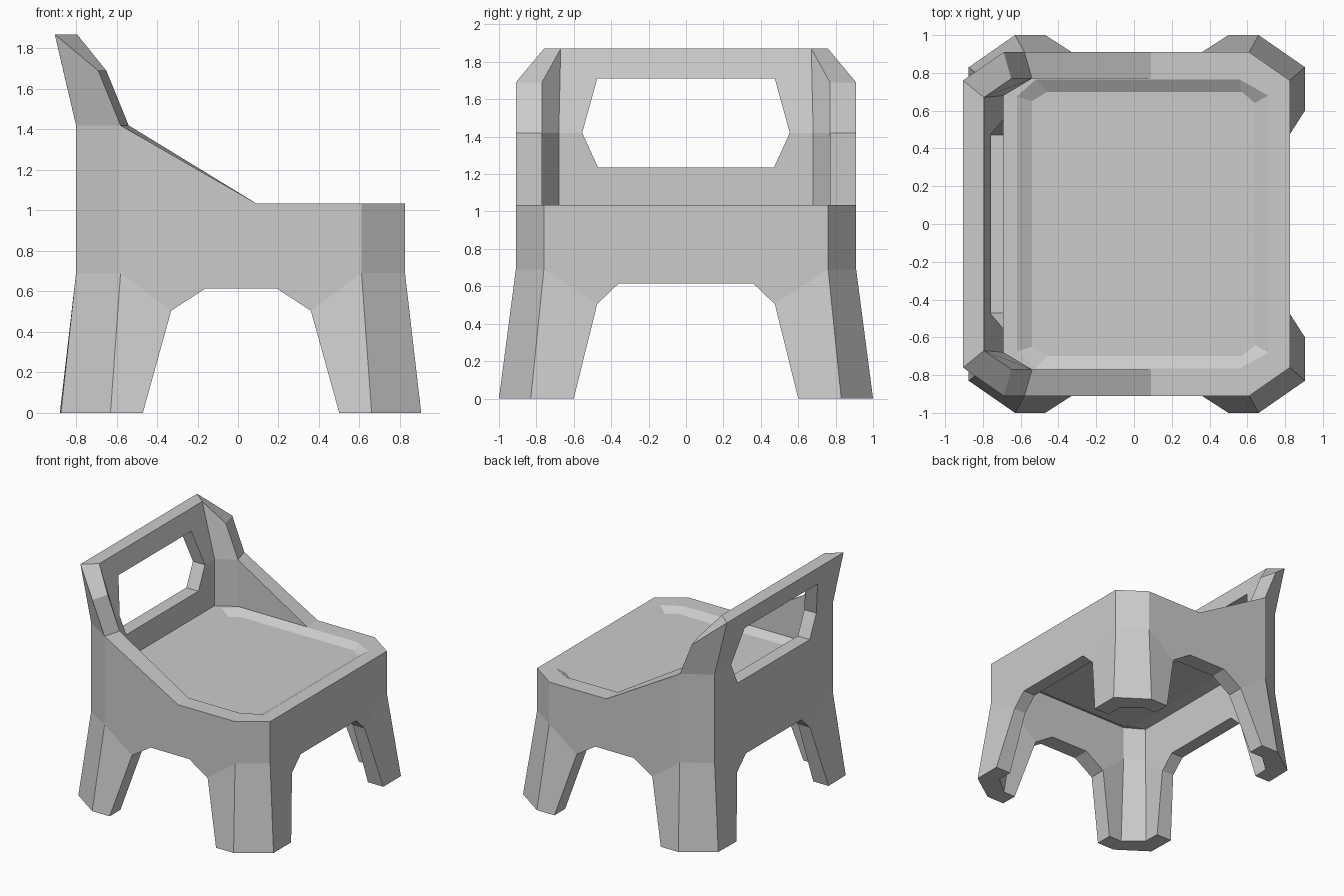
import bpy, bmesh

if "Cube" in bpy.data.objects:
    bpy.data.objects.remove(bpy.data.objects["Cube"])


def finish(bm, name):
    bmesh.ops.recalc_face_normals(bm, faces=bm.faces)
    me = bpy.data.meshes.new(name)
    bm.to_mesh(me)
    bm.free()
    ob = bpy.data.objects.new(name, me)
    bpy.context.collection.objects.link(ob)
    return ob


def shell(name, pts, offsets, panels):
    """Outer panels plus offset inner panels, joined along every open edge."""
    bm = bmesh.new()
    outer = {k: bm.verts.new(p) for k, p in pts.items()}
    inner = {}
    for k, p in pts.items():
        dx, dy = offsets.get(k, offsets[k[0]])
        inner[k] = bm.verts.new((p[0] + dx, p[1] + dy * (p[1] != 0), p[2]))
    count = {}
    for panel in panels:
        keys = panel.split()
        bm.faces.new([outer[k] for k in keys])
        bm.faces.new([inner[k] for k in reversed(keys)])
        for e in zip(keys, keys[1:] + keys[:1]):
            count.setdefault(frozenset(e), []).append(e)
    for uses in count.values():
        a, b = uses[0]
        if len(uses) == 1 and not (pts[a][1] == 0 and pts[b][1] == 0):
            bm.faces.new([outer[b], outer[a], inner[a], inner[b]])
    return finish(bm, name)


# Half of the body: corner columns A, B (back) and C, D (front)
pts = {
    "A0": (-.875, -.83, 0), "A3": (-.905, -.76, 1.87),
    "B0": (-.63, -1, 0), "B3": (-.69, -.91, 1.69),
    "C0": (.66, -1, 0), "D0": (.905, -.83, 0),
    "M0": (.09, -.91, 1.035),
}
for k, x, y, top in (("A", -.8, -.77, 1.42), ("B", -.58, -.91, 1.42),
                     ("C", .61, -.91, 1.035), ("D", .825, -.76, 1.035)):
    pts[k + "1"] = (x, y, .69)
    pts[k + "2"] = (x, y, top)

# Leg arches in the side, front and back
for i, (x, y, z) in enumerate(((-.47, -1, 0), (-.33, -.91, .505), (-.16, -.91, .615),
                               (.19, -.91, .615), (.36, -.91, .505), (.5, -1, 0))):
    pts[f"s{i}"] = (x, y, z)
for i, (dx, y, z) in enumerate(((.08, -.6, 0), (0, -.475, .505),
                                (0, -.36, .615), (0, 0, .615), (0, 0, 1.035))):
    pts[f"f{i}"] = (.825 + dx, y, z)
    if i < 4:
        pts[f"b{i}"] = (-.8 - dx, y, z)

# Handle opening in the leaning backrest
for i, (x, y, z) in enumerate(((-.8, 0, 1.235), (-.8, -.47, 1.235), (-.8, -.555, 1.42),
                               (-.868, -.475, 1.71), (-.868, 0, 1.71), (-.905, 0, 1.87))):
    pts[f"w{i}"] = (x, y, z)

# Wall thickness, by letter or by single point
offsets = {"A": (.11, .09), "B": (.04, .14), "C": (-.05, .14), "D": (-.11, .08),
           "M": (0, .14), "s": (0, .14), "f": (-.11, 0), "b": (.11, 0), "w": (.11, 0),
           "f0": (-.14, 0), "b0": (.14, 0), "D0": (-.14, .1), "A0": (.14, .1)}

panels = [
    # back
    "b0 A0 A1 b1", "b1 A1 b2", "b2 A1 A2 w2 w1 w0 b3", "A2 A3 w3 w2", "A3 w5 w4 w3",
    # back corner
    "A0 B0 B1 A1", "A1 B1 B2 A2", "A2 B2 B3 A3",
    # side
    "B0 s0 s1 B1", "B1 s1 s2", "B1 s2 s3 C1 C2 M0 B2", "s3 s4 C1", "s4 s5 C0 C1",
    # front corner and front
    "C0 D0 D1 C1", "C1 D1 D2 C2", "D0 f0 f1 D1", "D1 f1 f2", "D1 f2 f3 f4 D2",
]
body = shell("chair_body", pts, offsets, panels)
mirror = body.modifiers.new("mirror", "MIRROR")
mirror.use_axis = (False, True, False)
mirror.use_clip = True

# Dished seat pan, as stacked octagons from the underside up and into the dish
wall = [(-.69, .68), (-.54, .77), (.56, .77), (.715, .68)]
rim = [(-.62, .675), (-.52, .765), (.56, .765), (.71, .68)]
floor = [(-.54, .65), (-.46, .70), (.57, .70), (.64, .64)]
bm = bmesh.new()
rings = []
for half, z in ((floor, .93), (wall, .97), (wall, 1.035), (rim, 1.035), (floor, .995)):
    loop = [(x, -y) for x, y in half] + half[::-1]
    rings.append([bm.verts.new((x, y, z)) for x, y in loop])
bm.faces.new(rings[0][::-1])
bm.faces.new(rings[-1])
for lo, hi in zip(rings, rings[1:]):
    for i in range(8):
        j = (i + 1) % 8
        bm.faces.new([lo[i], lo[j], hi[j], hi[i]])
finish(bm, "seat")
